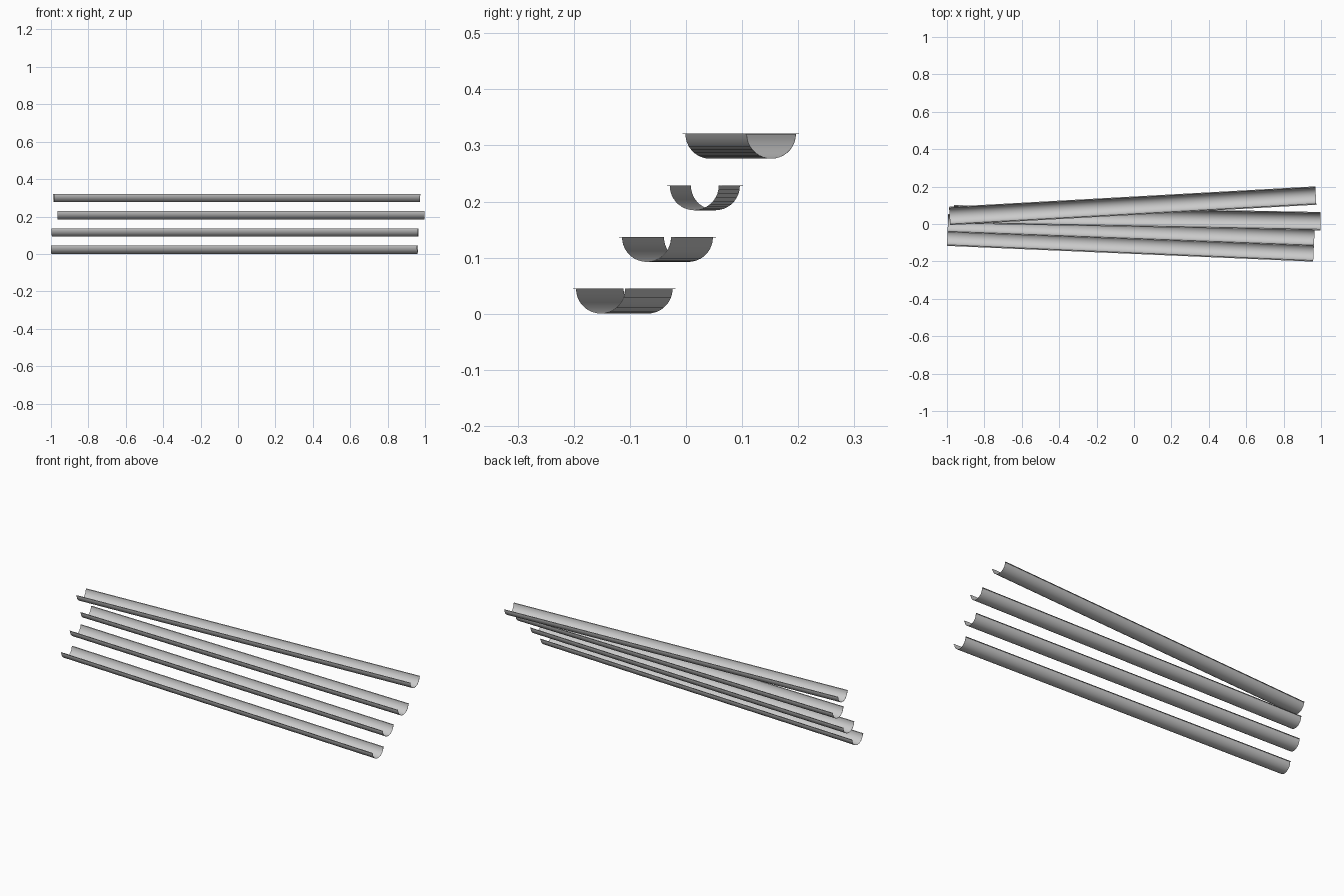
import bpy, bmesh
from math import pi, cos, sin, atan2, hypot
from mathutils import Matrix

cube = bpy.data.objects.get("Cube")
if cube:
    bpy.data.objects.remove(cube, do_unlink=True)

metal = bpy.data.materials.new("light_grey_metal")
metal.use_nodes = True
grey = (0.6, 0.6, 0.6, 1)
metal.diffuse_color = grey
metal.node_tree.nodes["Principled BSDF"].inputs["Base Color"].default_value = grey

RADIUS, LIP, SEGMENTS, THICK = 0.0437, 0.0055, 18, 0.0008


def gutter(name, start, end, top):
    """Half-round channel with a flat lip along each rim."""
    dx, dy = end[0] - start[0], end[1] - start[1]
    half = hypot(dx, dy) / 2
    arc = [pi + pi * i / SEGMENTS for i in range(SEGMENTS + 1)]
    profile = [(RADIUS * cos(a), RADIUS * sin(a)) for a in arc]
    profile = [(-RADIUS - LIP, 0)] + profile + [(RADIUS + LIP, 0)]

    # Sweep the profile along the channel
    bm = bmesh.new()
    ends = [[bm.verts.new((x, y, z)) for y, z in profile] for x in (-half, half)]
    for i in range(len(profile) - 1):
        bm.faces.new((ends[0][i], ends[1][i], ends[1][i + 1], ends[0][i + 1]))
    bmesh.ops.recalc_face_normals(bm, faces=bm.faces)
    mesh = bpy.data.meshes.new(name)
    bm.to_mesh(mesh)
    bm.free()
    mesh.materials.append(metal)

    obj = bpy.data.objects.new(name, mesh)
    bpy.context.collection.objects.link(obj)
    centre = ((start[0] + end[0]) / 2, (start[1] + end[1]) / 2, top)
    obj.matrix_world = Matrix.Translation(centre) @ Matrix.Rotation(atan2(dy, dx), 4, "Z")

    # Thin sheet metal
    sheet = obj.modifiers.new("sheet", "SOLIDIFY")
    sheet.thickness = THICK
    sheet.offset = 0
    bpy.ops.object.select_all(action="DESELECT")
    obj.select_set(True)
    bpy.context.view_layer.objects.active = obj
    bpy.ops.object.modifier_apply(modifier="sheet")
    bpy.ops.object.shade_smooth_by_angle(angle=pi / 6)


# Fanned stack, lowest first: start and end points of each centre line
lines = [
    ((-0.998, -0.068), (0.96, -0.152)),
    ((-0.995, 0.004), (0.964, -0.07)),
    ((-0.964, 0.052), (0.997, 0.015)),
    ((-0.986, 0.043), (0.972, 0.152)),
]
for i, (start, end) in enumerate(lines):
    gutter(f"gutter_{i + 1}", start, end, 0.0445 + 0.092 * i)
